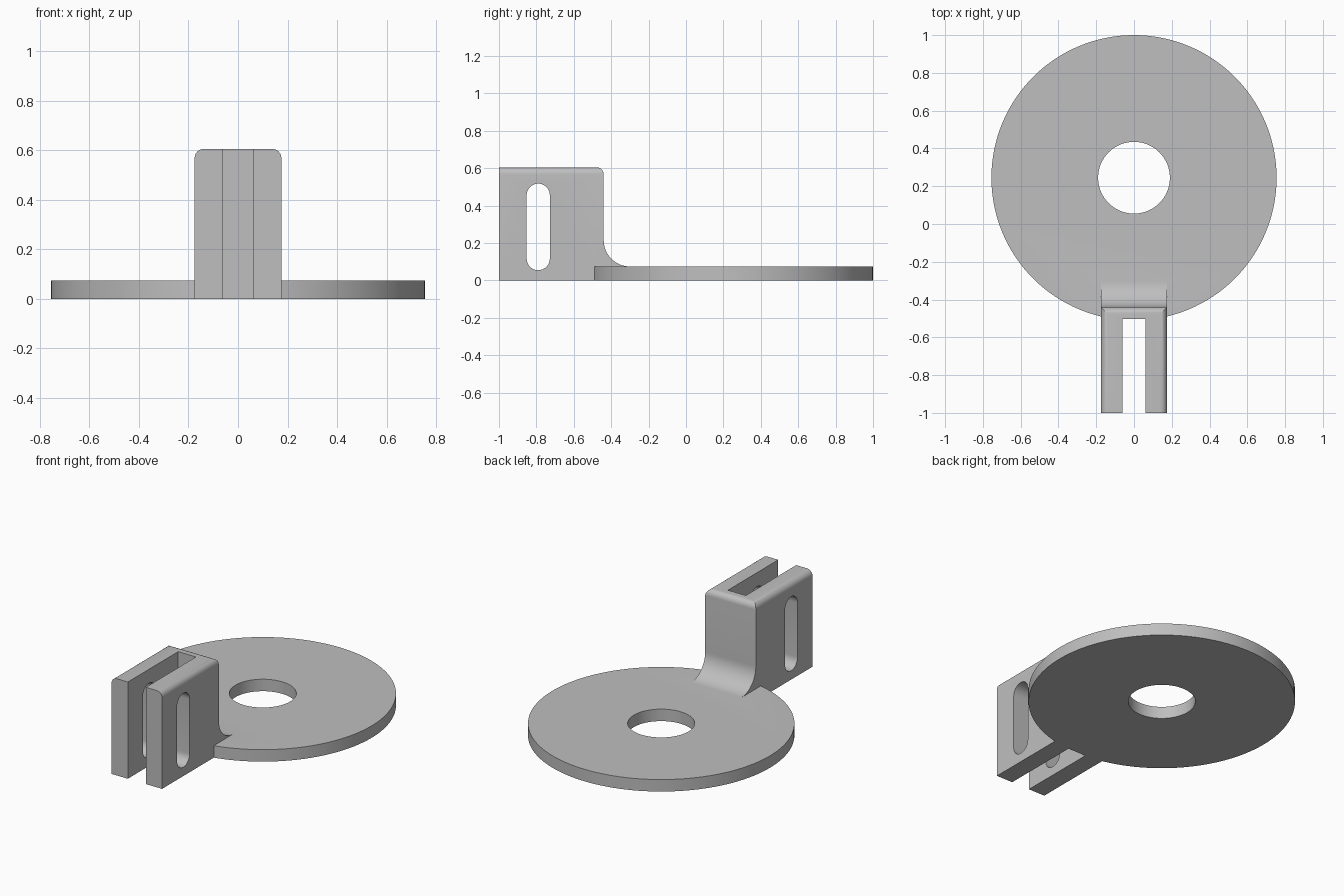
import bpy, bmesh
from math import pi, sin, cos, radians
from mathutils import Vector

cube = bpy.data.objects.get("Cube")
if cube:
    bpy.data.objects.remove(cube, do_unlink=True)

grey = bpy.data.materials.new("plain_grey")
grey.use_nodes = True
colour = (0.52, 0.52, 0.52, 1)
grey.diffuse_color = colour
grey.node_tree.nodes["Principled BSDF"].inputs["Base Color"].default_value = colour


def arc(cx, cy, r, start, end, n):
    return [(cx + r * cos(start + (end - start) * i / n),
             cy + r * sin(start + (end - start) * i / n)) for i in range(n + 1)]


def prism(name, outline, axis, lo, hi, round_edge=None, radius=0.0):
    """Extrude an outline along x (outline in y, z) or z (outline in x, y)."""
    bm = bmesh.new()
    place = (lambda a, b: (lo, a, b)) if axis == "x" else (lambda a, b: (a, b, lo))
    face = bm.faces.new([bm.verts.new(place(a, b)) for a, b in outline])
    shift = Vector((hi - lo, 0, 0)) if axis == "x" else Vector((0, 0, hi - lo))
    new = bmesh.ops.extrude_face_region(bm, geom=[face])["geom"]
    bmesh.ops.translate(bm, vec=shift, verts=[v for v in new if isinstance(v, bmesh.types.BMVert)])
    bmesh.ops.recalc_face_normals(bm, faces=bm.faces)
    if round_edge:
        edges = [e for e in bm.edges if round_edge(e)]
        bmesh.ops.bevel(bm, geom=edges, offset=radius, segments=6, profile=0.5, affect="EDGES")
        bmesh.ops.recalc_face_normals(bm, faces=bm.faces)
    mesh = bpy.data.meshes.new(name)
    bm.to_mesh(mesh)
    bm.free()
    mesh.materials.append(grey)
    obj = bpy.data.objects.new(name, mesh)
    bpy.context.collection.objects.link(obj)
    return obj


def combine(target, other, operation):
    bpy.ops.object.select_all(action="DESELECT")
    bpy.context.view_layer.objects.active = target
    target.select_set(True)
    mod = target.modifiers.new(operation.lower(), "BOOLEAN")
    mod.operation, mod.object, mod.solver = operation, other, "EXACT"
    bpy.ops.object.modifier_apply(modifier=mod.name)
    bpy.data.objects.remove(other, do_unlink=True)


HEIGHT, PLATE, FRONT, BACK, HALF = 0.605, 0.075, -1.0, -0.44, 0.175
FILLET = 0.14
CENTRE = 0.245

# Round base plate
plate = prism("mounting_plate", arc(0, CENTRE, 0.755, 0, 2 * pi, 128)[:-1], "z", 0, PLATE)

# Upright bracket with a concave fillet running down onto the plate
side = [(FRONT, 0), (BACK + FILLET, 0)]
side += arc(BACK + FILLET, PLATE + FILLET, FILLET, -pi / 2, -pi, 14)
side += [(BACK, HEIGHT), (FRONT, HEIGHT)]


def top_rim(edge):
    ends = [v.co for v in edge.verts]
    return all(c.z > HEIGHT - 0.001 for c in ends) and any(c.y > FRONT + 0.1 for c in ends)


bracket = prism("bracket", side, "x", -HALF, HALF, top_rim, 0.037)
combine(plate, bracket, "UNION")

# Centre bore
combine(plate, prism("bore_cutter", arc(0, CENTRE, 0.19, 0, 2 * pi, 64)[:-1], "z", -0.1, 0.2),
        "DIFFERENCE")

# Open vertical gap between the two bracket arms
gap = [(-0.062, -1.1), (0.062, -1.1), (0.062, -0.503), (-0.062, -0.503)]
combine(plate, prism("gap_cutter", gap, "z", -0.1, 0.8), "DIFFERENCE")

# Rounded slot through both arms
slot = arc(-0.79, 0.456, 0.062, 0, pi, 16) + arc(-0.79, 0.117, 0.062, pi, 2 * pi, 16)
combine(plate, prism("slot_cutter", slot, "x", -0.4, 0.4), "DIFFERENCE")

plate.name = "plate_with_slotted_bracket"
plate.select_set(True)
bpy.context.view_layer.objects.active = plate
bpy.ops.object.shade_smooth_by_angle(angle=radians(30))
